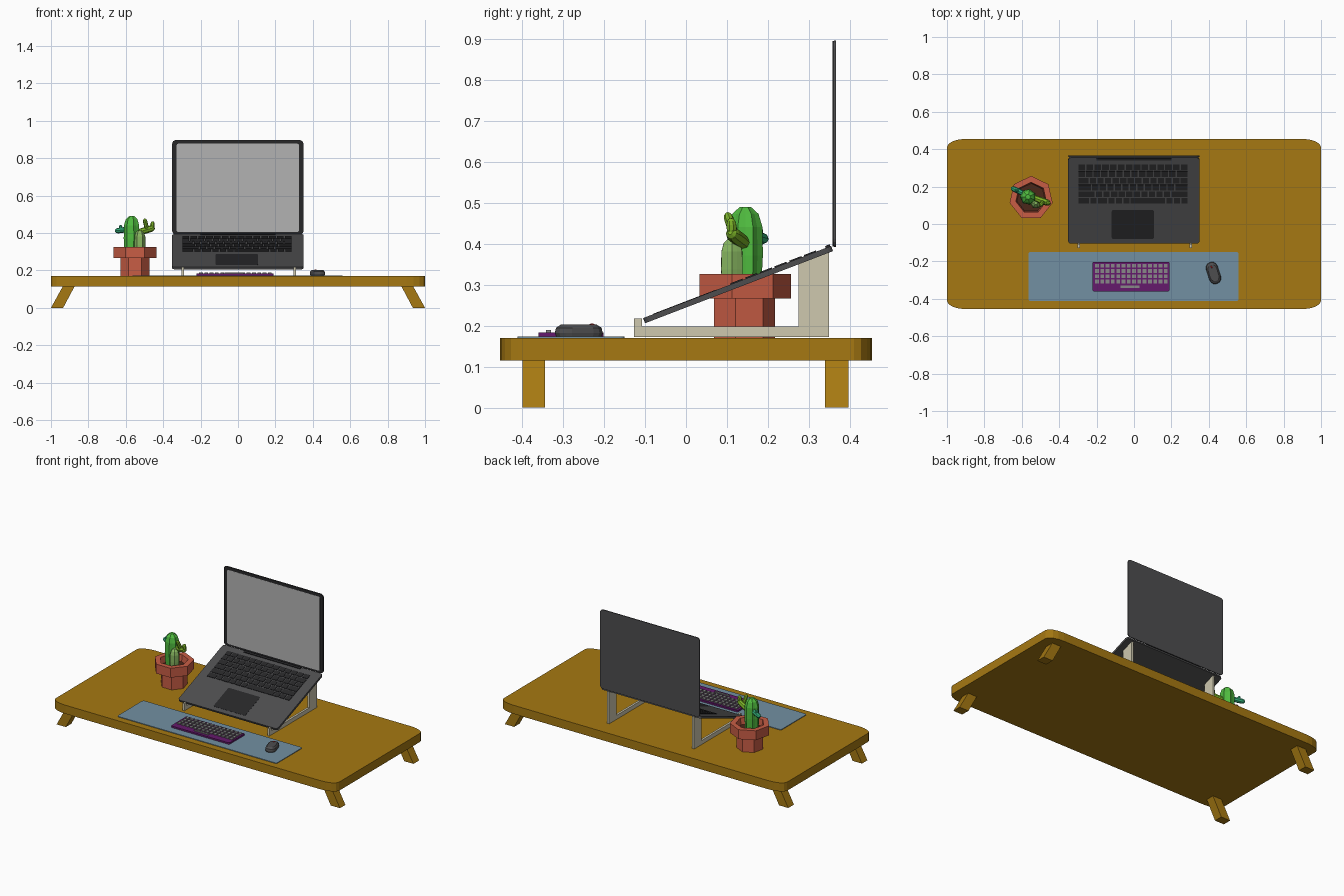
import bpy, bmesh, math
from mathutils import Matrix, Vector

if "Cube" in bpy.data.objects:
    bpy.data.objects.remove(bpy.data.objects["Cube"])

MATS = {}
COLORS = {
    "wood": (0.38, 0.19, 0.006), "graphite": (0.075, 0.075, 0.078), "black": (0.02, 0.02, 0.022),
    "screen": (0.45, 0.45, 0.45), "cream": (0.62, 0.58, 0.43), "purple": (0.13, 0.01, 0.15),
    "key_grey": (0.25, 0.25, 0.25), "blue": (0.17, 0.28, 0.36), "clay": (0.58, 0.11, 0.06),
    "soil": (0.07, 0.02, 0.01), "green": (0.08, 0.5, 0.05), "pale_green": (0.25, 0.48, 0.12),
    "olive": (0.2, 0.45, 0.02), "teal": (0.03, 0.4, 0.18), "red": (0.5, 0.02, 0.02),
}


def finish(name, bm, color):
    bmesh.ops.recalc_face_normals(bm, faces=bm.faces)
    me = bpy.data.meshes.new(name)
    bm.to_mesh(me)
    bm.free()
    ob = bpy.data.objects.new(name, me)
    bpy.context.collection.objects.link(ob)
    if color not in MATS:
        MATS[color] = bpy.data.materials.new(color)
        MATS[color].diffuse_color = (*COLORS[color], 1)
    me.materials.append(MATS[color])
    return ob


def prisms(name, profiles, z0, z1, color, M=Matrix()):
    """Extrude each 2D profile from z0 to z1, placed by matrix M."""
    bm = bmesh.new()
    for pts in profiles:
        lo = [bm.verts.new(M @ Vector((x, y, z0))) for x, y in pts]
        hi = [bm.verts.new(M @ Vector((x, y, z1))) for x, y in pts]
        bm.faces.new(lo[::-1])
        bm.faces.new(hi)
        for i in range(len(pts)):
            j = (i + 1) % len(pts)
            bm.faces.new((lo[i], lo[j], hi[j], hi[i]))
    return finish(name, bm, color)


def rect(x0, x1, y0, y1, rx=0.0, ry=None, seg=4):
    """Rectangle with optionally rounded (elliptical) corners."""
    if not rx:
        return [(x0, y0), (x1, y0), (x1, y1), (x0, y1)]
    ry = ry or rx
    pts = []
    for k, (cx, cy) in enumerate([(x1 - rx, y1 - ry), (x0 + rx, y1 - ry), (x0 + rx, y0 + ry), (x1 - rx, y0 + ry)]):
        for i in range(seg + 1):
            a = math.pi / 2 * (k + i / seg)
            pts.append((cx + rx * math.cos(a), cy + ry * math.sin(a)))
    return pts


def loft(name, rings, color):
    """Skin a list of equal-sized vertex rings and cap both ends."""
    bm = bmesh.new()
    vs = [[bm.verts.new(p) for p in r] for r in rings]
    n = len(vs[0])
    for a, b in zip(vs, vs[1:]):
        for i in range(n):
            j = (i + 1) % n
            bm.faces.new((a[i], a[j], b[j], b[i]))
    bm.faces.new(vs[0][::-1])
    bm.faces.new(vs[-1])
    return finish(name, bm, color)


def stem(name, start, end, r, color, sides=8, rib=1.0):
    """Cactus limb: straight (ribbed) column with a domed tip."""
    a, b = Vector(start), Vector(end)
    q = (b - a).to_track_quat('Z', 'Y')
    L = (b - a).length
    dome = min(r * 1.1, L * 0.45)
    steps = [(0, 0.88), (L * 0.45, 1), (L - dome, 0.97), (L - dome * 0.35, 0.75), (L, 0.32)]
    rings = []
    for d, s in steps:
        ring = []
        for i in range(sides):
            t = 2 * math.pi * i / sides
            k = r * s * (rib if i % 2 else 1)
            ring.append(a + q @ Vector((k * math.cos(t), k * math.sin(t), d)))
        rings.append(ring)
    return loft(name, rings, color)


# Table top and four splayed legs
prisms("table_top", [rect(-1, 1, -0.455, 0.455, 0.1, 0.045)], 0.115, 0.17, "wood")
XZ = Matrix.Rotation(math.pi / 2, 4, 'X')
for side, s in (("left", -1), ("right", 1)):
    leg = [(s * x, z) for x, z in ((0.935, 0), (1.0, 0), (0.935, 0.118), (0.872, 0.118))]
    for end, y0, y1 in (("front", -0.40, -0.345), ("back", 0.34, 0.397)):
        prisms(f"{end}_{side}_leg", [leg], -y1, -y0, "wood", XZ)

# Laptop stand: two side frames
YZ = Matrix(((0, 0, 1), (1, 0, 0), (0, 1, 0))).to_4x4()
frame = [(-0.127, 0.172), (0.35, 0.172), (0.35, 0.38), (0.275, 0.351), (0.275, 0.198),
         (-0.108, 0.198), (-0.108, 0.218), (-0.127, 0.218)]
for side, x in (("left", -0.296), ("right", 0.304)):
    prisms(f"stand_{side}_frame", [frame], x - 0.007, x + 0.007, "cream", YZ)

# Laptop base on the slope
SL = Matrix.Translation((0, -0.1, 0.206)) @ Matrix.Rotation(math.radians(21), 4, 'X')
T = 0.0135
prisms("laptop_base", [rect(-0.352, 0.35, 0, 0.492, 0.015)], 0, T, "graphite", SL)
prisms("laptop_trackpad", [rect(-0.119, 0.106, 0.027, 0.192, 0.008)], T - 0.002, T + 0.001, "black", SL)
prisms("laptop_hinge", [rect(-0.2, 0.2, 0.478, 0.49)], T - 0.004, T + 0.005, "black", SL)

# Laptop keys: six rows of relative key widths
rows = [[1.6, 1, 1.4] + [1] * 3 + [4.8] + [1] * 3, [2.3] + [1] * 10 + [2.3], [1.8] + [1] * 11 + [1.8],
        [1.5] + [1] * 12 + [1.1], [1] * 13 + [1.6], [1.04] * 14]
keys = []
x0, x1, v0, pitch, gap = -0.3, 0.29, 0.226, 0.0385, 0.0035
for r, widths in enumerate(rows):
    unit = (x1 - x0) / sum(widths)
    x = x0
    for w in widths:
        keys.append(rect(x + gap, x + w * unit - gap, v0 + r * pitch + gap, v0 + (r + 1) * pitch - gap))
        x += w * unit
prisms("laptop_keys", keys, T - 0.002, T + 0.003, "black", SL)

# Laptop lid, bezel and display
prisms("laptop_lid", [rect(-0.352, 0.35, 0.392, 0.897, 0.02)], -0.366, -0.3615, "graphite", XZ)
prisms("laptop_bezel", [rect(-0.351, 0.349, 0.393, 0.896, 0.02)], -0.3617, -0.3585, "black", XZ)
prisms("laptop_display", [rect(-0.328, 0.326, 0.405, 0.878, 0.01)], -0.3595, -0.3578, "screen", XZ)

# Desk mat
prisms("desk_mat", [rect(-0.565, 0.56, -0.412, -0.15, 0.012)], 0.169, 0.174, "blue")

# Small keyboard with key grid and space bar
prisms("keyboard_base", [rect(-0.222, 0.19, -0.36, -0.202, 0.008)], 0.172, 0.184, "purple")
grid = [rect(-0.208 + c * 0.0283, -0.188 + c * 0.0283, -0.318 + r * 0.0282, -0.298 + r * 0.0282)
        for r in range(4) for c in range(14)]
grid.append(rect(-0.072, 0.03, -0.342, -0.33))
prisms("keyboard_keys", grid, 0.183, 0.190, "key_grey")

# Mouse with scroll wheel
MO = Matrix.Translation((0.425, -0.262, 0)) @ Matrix.Rotation(math.radians(18), 4, 'Z')
rings = []
for z, s in ((0.173, 0.94), (0.182, 1.0), (0.195, 0.95), (0.203, 0.74)):
    rings.append([MO @ Vector((x * s, y * s, z)) for x, y in rect(-0.032, 0.032, -0.06, 0.06, 0.028, 0.032, 3)])
loft("mouse_body", rings, "graphite")
wheel = [(0.034 + 0.009 * math.cos(i * math.pi / 5), 0.1965 + 0.009 * math.sin(i * math.pi / 5)) for i in range(10)]
prisms("mouse_wheel", [wheel], -0.004, 0.004, "red", MO @ YZ)

# Seven-sided plant pot and soil
PC = Vector((-0.55, 0.139, 0))


def seven(r):
    return [(PC.x + r * math.cos(math.pi / 2 + i * math.tau / 7), PC.y + r * math.sin(math.pi / 2 + i * math.tau / 7))
            for i in range(7)]


pot = [(0.079, 0.168), (0.079, 0.266), (0.118, 0.266), (0.118, 0.326), (0.084, 0.326), (0.076, 0.27)]
loft("plant_pot", [[(x, y, z) for x, y in seven(r)] for r, z in pot], "clay")
prisms("pot_soil", [seven(0.079)], 0.268, 0.285, "soil")

# Cactus columns and arms
stem("cactus_main", (-0.567, 0.145, 0.275), (-0.567, 0.145, 0.49), 0.044, "green", 14, 0.86)
stem("cactus_small", (-0.525, 0.112, 0.275), (-0.525, 0.112, 0.414), 0.03, "pale_green", 12, 0.88)
stem("cactus_left_arm", (-0.585, 0.16, 0.42), (-0.657, 0.194, 0.411), 0.015, "teal")
stem("cactus_left_bud", (-0.622, 0.177, 0.412), (-0.63, 0.18, 0.443), 0.01, "teal")
stem("cactus_right_arm", (-0.54, 0.142, 0.402), (-0.447, 0.108, 0.428), 0.018, "olive")
stem("cactus_right_tip", (-0.462, 0.113, 0.415), (-0.455, 0.11, 0.462), 0.013, "olive")
stem("cactus_right_bud", (-0.485, 0.12, 0.415), (-0.5, 0.1, 0.476), 0.012, "olive")

for m in bpy.data.materials:
    if m.users and not m.is_grease_pencil:
        m.use_nodes = True
        m.node_tree.nodes["Principled BSDF"].inputs["Base Color"].default_value = m.diffuse_color
